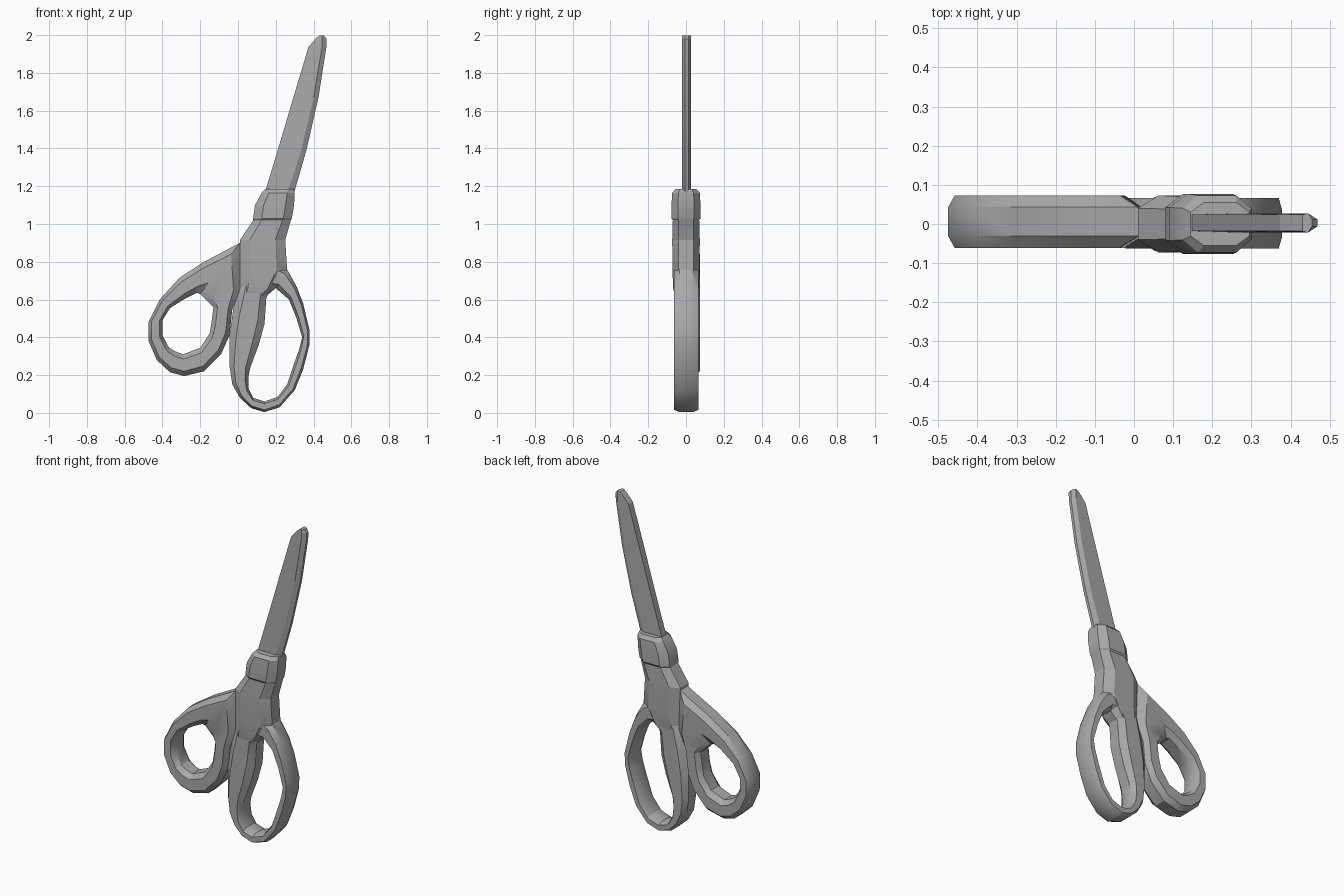
import bpy
import bmesh
import math

old = bpy.data.objects.get("Cube")
if old:
    bpy.data.objects.remove(old, do_unlink=True)

grey = bpy.data.materials.new("neutral grey")
grey.use_nodes = True
colour = (0.4, 0.4, 0.4, 1)
grey.diffuse_color = colour
grey.node_tree.nodes["Principled BSDF"].inputs["Base Color"].default_value = colour


def loft(name, sections, closed, angle):
    """Skin equal-length cross-sections, capping the ends of open lofts."""
    bm = bmesh.new()
    rows = [[bm.verts.new(p) for p in s] for s in sections]
    n = len(rows[0])
    pairs = list(zip(rows, rows[1:]))
    if closed:
        pairs.append((rows[-1], rows[0]))
    else:
        bm.faces.new(rows[0])
        bm.faces.new(rows[-1][::-1])
    for a, b in pairs:
        for i in range(n):
            j = (i + 1) % n
            bm.faces.new((a[i], b[i], b[j], a[j]))
    bmesh.ops.recalc_face_normals(bm, faces=bm.faces)
    mesh = bpy.data.meshes.new(name)
    bm.to_mesh(mesh)
    bm.free()
    mesh.materials.append(grey)
    obj = bpy.data.objects.new(name, mesh)
    bpy.context.collection.objects.link(obj)
    bpy.ops.object.select_all(action="DESELECT")
    obj.select_set(True)
    bpy.context.view_layer.objects.active = obj
    bpy.ops.object.shade_smooth_by_angle(angle=math.radians(angle))


# Chamfered section: fraction across the width, fraction of the depth
OCTAGON = [(0, .55), (.22, 1), (.78, 1), (1, .55),
           (1, -.55), (.78, -1), (.22, -1), (0, -.55)]


def finger_loop(name, rims, depth, centre_y):
    """Sweep the chamfered section between an outer and an inner rim."""
    sections = [[(ox + (ix - ox) * t, centre_y + depth * d, oz + (iz - oz) * t)
                 for t, d in OCTAGON] for ox, oz, ix, iz in rims]
    loft(name, sections, True, 30)


# Small thumb loop with its broad shoulder
finger_loop("thumb_loop", [
    (0.01, .90, -.20, .63), (-.18, .80, -.22, .635), (-.31, .715, -.28, .605),
    (-.415, .60, -.36, .555), (-.475, .48, -.40, .49), (-.475, .385, -.40, .41),
    (-.43, .28, -.365, .345), (-.36, .215, -.33, .325), (-.285, .195, -.29, .31),
    (-.18, .22, -.20, .345), (-.09, .31, -.15, .42), (-.045, .41, -.14, .48),
    (-.03, .55, -.13, .56), (.02, .66, -.18, .61)], .067, .006)

# Long finger loop
finger_loop("finger_loop", [
    (.26, .76, .20, .66), (.31, .67, .27, .60), (.345, .58, .31, .50),
    (.378, .44, .34, .40), (.378, .36, .325, .34), (.345, .23, .30, .27),
    (.30, .12, .26, .15), (.22, .03, .21, .085), (.14, .004, .14, .06),
    (.07, .025, .08, .08), (.01, .08, .055, .13), (-.03, .15, .055, .19),
    (-.045, .25, .065, .24), (-.045, .41, .11, .36), (-.025, .55, .14, .47),
    (.01, .68, .15, .61), (.13, .82, .17, .65)], .065, .002)

# Pivot body and blade collar: height, left x, right x, half depth
body = [(.61, .01, .14, .058), (.66, .01, .20, .068), (.76, .01, .26, .072),
        (.915, .01, .25, .073)]
collar = [(.915, .01, .25, .073), (1.02, .08, .28, .07), (1.03, .08, .285, .077),
          (1.10, .09, .297, .077), (1.165, .125, .30, .073), (1.185, .145, .295, .055)]
for name, rows in (("pivot_body", body), ("blade_collar", collar)):
    loft(name, [[(x0 + (x1 - x0) * t, h * d, z) for t, d in OCTAGON]
                for z, x0, x1, h in rows], False, 25)

# Blade: height, spine x, bevel ridge x, cutting edge x
blade = [(1.12, .13, .24, .285), (1.175, .145, .265, .30), (1.39, .21, .335, .362),
         (1.67, .293, .40, .426), (1.937, .373, .445, .468), (1.98, .41, .445, .469),
         (1.998, .43, .445, .455)]
loft("blade", [[(a, -.018, z), (b, -.022, z), (c, -.006, z),
                (c, .012, z), (b, .027, z), (a, .024, z)]
               for z, a, b, c in blade], False, 15)
